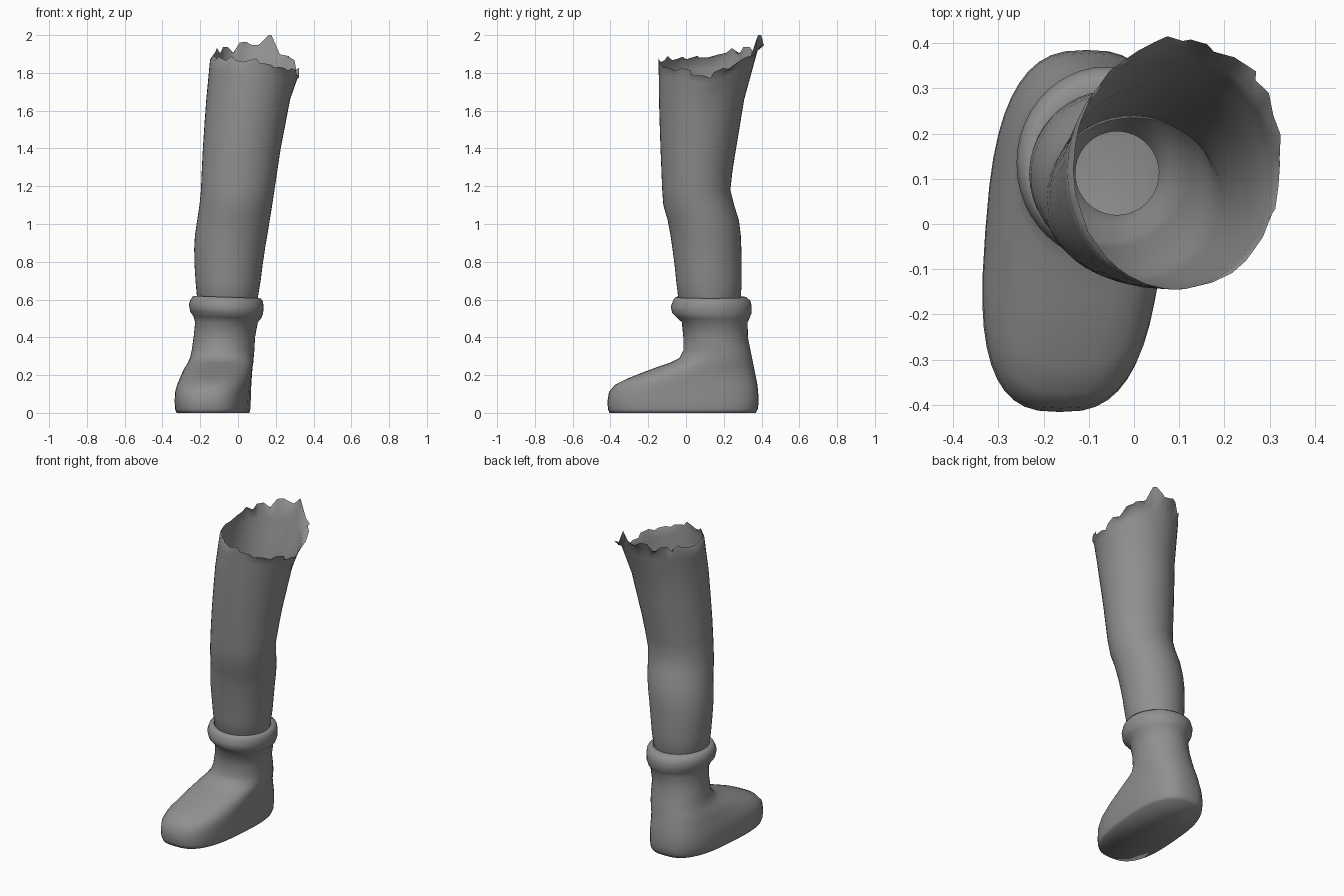
import bpy, bmesh, math, random

random.seed(4)
SEG = 44
ANGLES = [2 * math.pi * i / SEG for i in range(SEG)]

# Dark grey surface
grey = bpy.data.materials.new("dark_grey")
grey.diffuse_color = (0.28, 0.28, 0.28, 1)


def section(x0, x1, y0, y1, a, power=2.0, shear=0.0):
    """Point at angle a on a superellipse filling the given extents."""
    c, s = math.cos(a), math.sin(a)
    u = math.copysign(abs(c) ** (2 / power), c)
    v = math.copysign(abs(s) ** (2 / power), s)
    y = (y0 + y1) / 2 + (y1 - y0) / 2 * v
    return (x0 + x1) / 2 + (x1 - x0) / 2 * u + shear * y, y


def loft(name, rings, cap_bottom=False):
    """Skin a stack of closed rings into one smooth object."""
    bm = bmesh.new()
    rows = [[bm.verts.new(p) for p in ring] for ring in rings]
    for lo, hi in zip(rows, rows[1:]):
        for i in range(SEG):
            j = (i + 1) % SEG
            bm.faces.new((lo[i], lo[j], hi[j], hi[i]))
    if cap_bottom:
        bm.faces.new(rows[0][::-1])
    for f in bm.faces:
        f.smooth = True
    me = bpy.data.meshes.new(name)
    bm.to_mesh(me)
    bm.free()
    me.materials.append(grey)
    ob = bpy.data.objects.new(name, me)
    bpy.context.collection.objects.link(ob)
    return ob


# Boot: z, left, right, front, back, squareness
boot = [
    (0.00, -0.318, 0.055, -0.405, 0.370, 2.8),
    (0.02, -0.325, 0.060, -0.413, 0.380, 2.8),
    (0.06, -0.328, 0.062, -0.416, 0.385, 2.8),
    (0.11, -0.326, 0.064, -0.408, 0.382, 2.8),
    (0.15, -0.318, 0.066, -0.375, 0.378, 2.7),
    (0.18, -0.308, 0.068, -0.315, 0.372, 2.6),
    (0.21, -0.298, 0.070, -0.240, 0.366, 2.5),
    (0.24, -0.285, 0.073, -0.160, 0.360, 2.4),
    (0.265, -0.270, 0.077, -0.085, 0.355, 2.3),
    (0.29, -0.257, 0.080, -0.035, 0.350, 2.2),
    (0.33, -0.247, 0.085, -0.014, 0.342, 2.1),
    (0.40, -0.235, 0.090, -0.014, 0.328, 2.0),
    (0.48, -0.227, 0.105, -0.022, 0.326, 2.0),
    # rolled cuff
    (0.505, -0.236, 0.122, -0.050, 0.338, 2.0),
    (0.53, -0.253, 0.132, -0.074, 0.348, 2.0),
    (0.565, -0.260, 0.136, -0.080, 0.348, 2.0),
    (0.595, -0.252, 0.132, -0.068, 0.340, 2.0),
    (0.613, -0.236, 0.120, -0.056, 0.318, 2.0),
    (0.612, -0.218, 0.106, -0.043, 0.293, 2.0),
]
rings = []
for z, x0, x1, y0, y1, p in boot:
    sh = 0.075 * (p - 2) / 0.8
    # the cuff sits a touch higher on the outer side
    tilt = 0.035 if z > 0.5 else 0.0
    ring = []
    for a in ANGLES:
        x, y = section(x0, x1, y0, y1, a, p, sh)
        ring.append((x, y, z - tilt * (x + 0.06)))
    rings.append(ring)
loft("boot", rings, cap_bottom=True)

# Leg: z, left, right, front, back (lowest rings taper inside the boot)
leg = [
    (0.45, -0.130, 0.055, 0.020, 0.205),
    (0.53, -0.180, 0.080, 0.000, 0.260),
    (0.60, -0.216, 0.103, -0.040, 0.290),
    (0.70, -0.225, 0.120, -0.052, 0.295),
    (0.78, -0.230, 0.130, -0.060, 0.295),
    (0.87, -0.232, 0.143, -0.072, 0.293),
    (0.94, -0.228, 0.155, -0.082, 0.290),
    (1.02, -0.216, 0.168, -0.097, 0.280),
    (1.10, -0.204, 0.181, -0.120, 0.255),
    (1.18, -0.196, 0.193, -0.126, 0.235),
    (1.28, -0.192, 0.208, -0.130, 0.246),
    (1.40, -0.186, 0.226, -0.135, 0.265),
    (1.55, -0.176, 0.255, -0.140, 0.290),
    (1.66, -0.168, 0.276, -0.143, 0.308),
]
rings = [[(*section(*r[1:], a), r[0]) for a in ANGLES] for r in leg]

# Sloping rim height at eight compass angles, from +x towards the back
rim = [1.78, 1.88, 1.94, 1.93, 1.89, 1.88, 1.865, 1.82]


def rim_height(a):
    t = a / (2 * math.pi) * 8
    i = int(t) % 8
    f = t - int(t)
    f = f * f * (3 - 2 * f)
    return rim[i] * (1 - f) + rim[(i + 1) % 8] * f


low, top = leg[-1], (-0.146, 0.318, -0.145, 0.385)
for t in (0.35, 0.7, 0.92):
    ext = [b + (c - b) * t for b, c in zip(low[1:], top)]
    rings.append([(*section(*ext, a), low[0] + (rim_height(a) - low[0]) * t)
                  for a in ANGLES])

# Torn edge: uneven teeth, leaning out at the back and right, in at the left
edge = []
for i, a in enumerate(ANGLES):
    back = max(0.0, math.sin(a))
    tooth = random.choice((-1, -0.6, 0.3, 1))
    jag = tooth * (0.012 + 0.016 * back)
    lean = random.uniform(0.0, 0.016) + 0.02 * back
    x, y = section(top[0] + 0.012, top[1] + lean, top[2], top[3] + lean,
                   a + random.uniform(-0.06, 0.06))
    edge.append((x, y, min(1.985, rim_height(a) + jag)))
# tall flap at the back
for i in (8, 9):
    x, y, z = edge[i]
    edge[i] = (x - 0.02, y, 2.0)
rings.append(edge)
loft("leg", rings)
